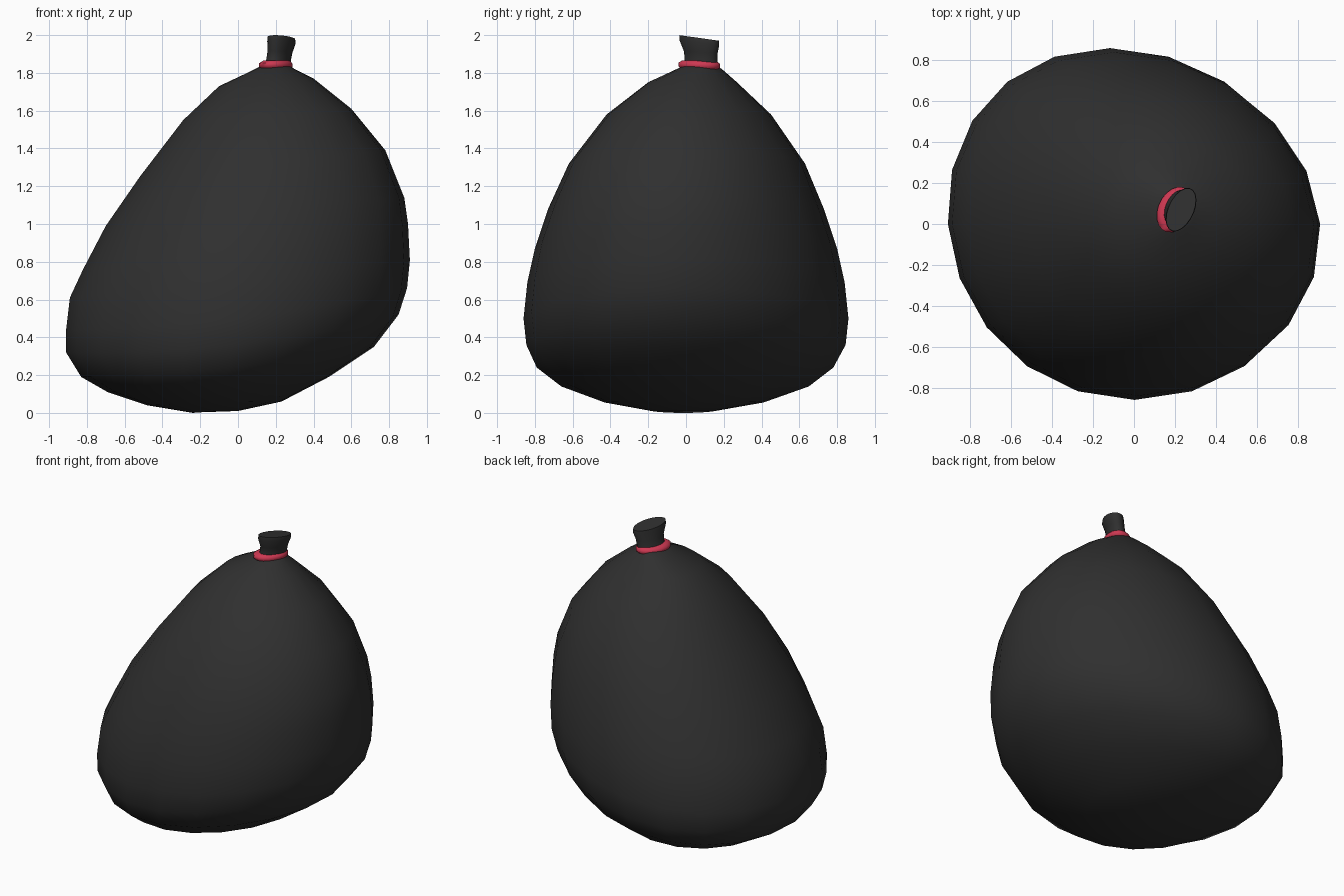
import bpy, bmesh, math

if "Cube" in bpy.data.objects:
    bpy.data.objects.remove(bpy.data.objects["Cube"])

SIDES = 20


def material(name, rgb):
    m = bpy.data.materials.new(name)
    m.diffuse_color = (*rgb, 1)
    m.use_nodes = True
    m.node_tree.nodes["Principled BSDF"].inputs["Base Color"].default_value = m.diffuse_color
    return m


black = material("bag black", (0.029, 0.029, 0.029))
red = material("tie red", (0.62, 0.04, 0.085))


def loft(name, rings, mat, angle):
    """Skin a stack of point rings and cap both ends."""
    bm = bmesh.new()
    loops = [[bm.verts.new(p) for p in ring] for ring in rings]
    for a, b in zip(loops, loops[1:]):
        for i in range(SIDES):
            j = (i + 1) % SIDES
            bm.faces.new((a[i], a[j], b[j], b[i]))
    bm.faces.new(loops[0][::-1])
    bm.faces.new(loops[-1])
    mesh = bpy.data.meshes.new(name)
    bm.to_mesh(mesh)
    bm.free()
    mesh.materials.append(mat)
    ob = bpy.data.objects.new(name, mesh)
    bpy.context.collection.objects.link(ob)
    bpy.ops.object.select_all(action='DESELECT')
    ob.select_set(True)
    bpy.context.view_layer.objects.active = ob
    bpy.ops.object.shade_smooth_by_angle(angle=math.radians(angle))
    return ob


def angles():
    return [2 * math.pi * i / SIDES for i in range(SIDES)]


def bag_ring(xl, zl, xr, zr, y0, y1, zs):
    """Leaning ring through a left point, a right point and two side points."""
    cx, rx, cy, ry = (xl + xr) / 2, (xr - xl) / 2, (y0 + y1) / 2, (y1 - y0) / 2
    pts = []
    for t in angles():
        c, s = math.cos(t), math.sin(t)
        skew = (0.06 * s + 0.05 * s * s) * ry / 0.86
        z = zs + (zr - zl) / 2 * c + ((zl + zr) / 2 - zs) * c * c
        pts.append((cx + rx * c - skew, cy + ry * s, z))
    return pts


def neck_ring(cx, cy, z, a, b, tilt=0.0):
    """Flattened ring turned about z, optionally sloping down towards +y."""
    q = math.radians(65)
    pts = []
    for t in angles():
        u, v = a * math.cos(t - q), b * math.sin(t - q)
        x = u * math.cos(q) - v * math.sin(q)
        y = u * math.sin(q) + v * math.cos(q)
        pts.append((cx + x, cy + y, z - tilt * y))
    return pts


# Sagging sack: left x z, right x z, back/front y, side z
bag = [
    (-0.24, 0.00, 0.00, 0.01, -0.18, 0.15, 0.01),
    (-0.48, 0.04, 0.23, 0.06, -0.43, 0.41, 0.055),
    (-0.69, 0.11, 0.48, 0.19, -0.66, 0.65, 0.14),
    (-0.83, 0.19, 0.72, 0.35, -0.79, 0.78, 0.24),
    (-0.91, 0.32, 0.85, 0.52, -0.845, 0.845, 0.36),
    (-0.91, 0.44, 0.895, 0.66, -0.86, 0.86, 0.50),
    (-0.89, 0.61, 0.91, 0.81, -0.84, 0.84, 0.69),
    (-0.82, 0.76, 0.90, 1.00, -0.80, 0.80, 0.87),
    (-0.70, 0.99, 0.88, 1.14, -0.73, 0.73, 1.08),
    (-0.52, 1.25, 0.78, 1.39, -0.62, 0.63, 1.32),
    (-0.29, 1.55, 0.60, 1.61, -0.42, 0.45, 1.58),
    (-0.10, 1.73, 0.40, 1.77, -0.20, 0.27, 1.75),
    (0.07, 1.81, 0.30, 1.82, -0.05, 0.19, 1.82),
    (0.13, 1.84, 0.27, 1.84, -0.01, 0.16, 1.84),
]
loft("sack", [bag_ring(*r) for r in bag], black, 60)

# Gathered neck above the tie
neck = [
    (0.205, 0.075, 1.82, 0.098, 0.066),
    (0.215, 0.080, 1.87, 0.093, 0.058, 0.03),
    (0.222, 0.078, 1.91, 0.096, 0.058, 0.06),
    (0.230, 0.070, 1.962, 0.114, 0.064, 0.13),
    (0.230, 0.070, 1.985, 0.112, 0.061, 0.14),
]
loft("neck", [neck_ring(*r) for r in neck], black, 50)

# Red tie band
tie = [
    (0.20, 0.07, 1.817, 0.100, 0.070, 0.03),
    (0.20, 0.07, 1.832, 0.117, 0.082, 0.03),
    (0.20, 0.07, 1.850, 0.117, 0.082, 0.03),
    (0.205, 0.073, 1.864, 0.098, 0.064, 0.03),
]
loft("tie", [neck_ring(*r) for r in tie], red, 60)
